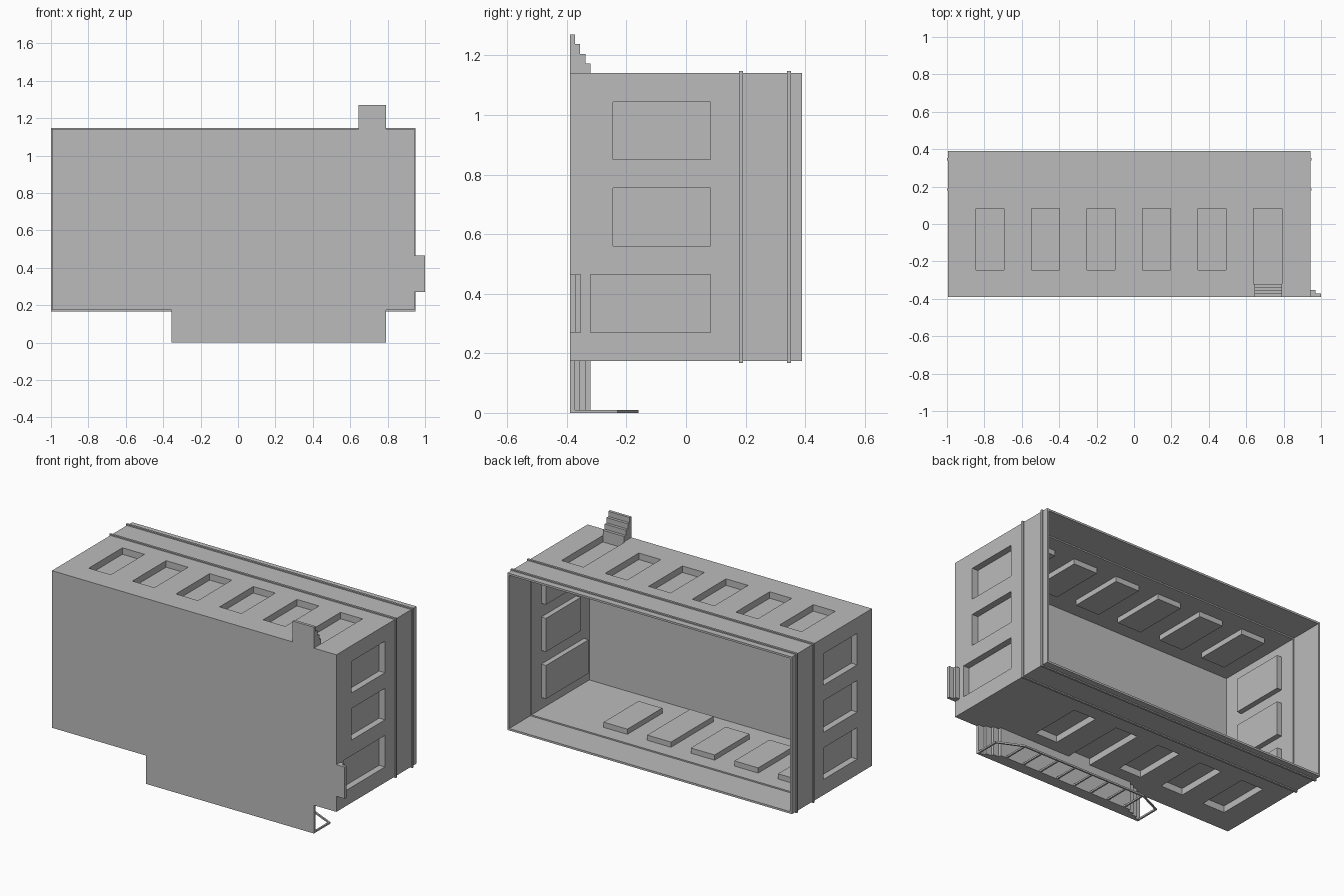
import bpy, bmesh
from mathutils import Vector

if "Cube" in bpy.data.objects:
    bpy.data.objects.remove(bpy.data.objects["Cube"])

grey = bpy.data.materials.new("plain_grey")
grey.use_nodes = True
grey.diffuse_color = (0.5, 0.5, 0.5, 1)
grey.node_tree.nodes["Principled BSDF"].inputs["Base Color"].default_value = (0.5, 0.5, 0.5, 1)

# Main dimensions: the building lies with its height along y
X0, X1 = -0.994, 0.943
Z0, Z1 = 0.174, 1.141
GROUND, RIM = -0.39, 0.39
DECK = -0.32
WALL, RECESS, PANE = 0.02, 0.04, 0.012


def finish(name, bm):
    bmesh.ops.recalc_face_normals(bm, faces=bm.faces[:])
    mesh = bpy.data.meshes.new(name)
    bm.to_mesh(mesh)
    bm.free()
    mesh.materials.append(grey)
    ob = bpy.data.objects.new(name, mesh)
    bpy.context.collection.objects.link(ob)
    return ob


def boxes(name, spans):
    """One object made of boxes, each given by two opposite corners."""
    bm = bmesh.new()
    for a, b in spans:
        a, b = Vector(a), Vector(b)
        verts = bmesh.ops.create_cube(bm, size=1)["verts"]
        for v in verts:
            v.co = (a + b) / 2 + v.co * Vector([abs(q - p) for p, q in zip(a, b)])
    return finish(name, bm)


def combine(ob, tool, operation):
    """Apply a boolean and throw the tool away."""
    mod = ob.modifiers.new("combine", "BOOLEAN")
    mod.operation, mod.object, mod.solver = operation, tool, "EXACT"
    tool.hide_render = True
    bpy.context.view_layer.objects.active = ob
    bpy.ops.object.modifier_apply(modifier=mod.name)
    bpy.data.objects.remove(tool)


# Each wall maps (distance outward, position along wall, height) to a point
PLACE = {
    "top": lambda u, w, y: (w, y, Z1 + u),
    "bottom": lambda u, w, y: (w, y, Z0 - u),
    "right": lambda u, w, y: (X1 + u, y, w),
    "left": lambda u, w, y: (X0 - u, y, w),
}

# Openings: wall, centre, half width, sill, head
SILL, HEAD = -0.245, 0.083
openings = []
for i in range(6):
    x = -0.77 + i * 0.297
    openings.append(("top", x, 0.075, DECK if i == 5 else SILL, HEAD))
    if i < 5:
        openings.append(("bottom", x, 0.075, DECK if i == 3 else SILL, HEAD))
for i in range(3):
    z = 0.367 + i * 0.29
    openings.append(("right", z, 0.097, DECK if i == 0 else SILL, HEAD))
    openings.append(("left", z, 0.097, SILL, HEAD))


def opening_spans(u0, u1, grow):
    return [(PLACE[s](u0, c - h - grow, lo - grow), PLACE[s](u1, c + h + grow, hi + grow))
            for s, c, h, lo, hi in openings]


# Open shell with a slimmer parapet, and recessed windows and doors
shell = boxes("building_shell", [((X0, GROUND, Z0), (X1, RIM, Z1))])
for inset, low in ((WALL, GROUND + 0.012), (0.012, 0.185)):
    cavity = boxes("cavity", [((X0 + inset, low, Z0 + inset), (X1 - inset, RIM + 0.1, Z1 - inset))])
    combine(shell, cavity, "DIFFERENCE")
combine(shell, boxes("frames", opening_spans(-WALL / 2, -RECESS - PANE, 0.006)), "UNION")
combine(shell, boxes("recesses", opening_spans(0.02, -RECESS, 0)), "DIFFERENCE")

# Raised bands round the four walls
OUT = 0.007
for name, y in (("roof_band", 0.178), ("parapet_band", 0.339)):
    top = y + 0.013
    boxes(name, [
        ((X0 - OUT, y, Z1), (X1 + OUT, top, Z1 + OUT)),
        ((X0 - OUT, y, Z0 - OUT), (X1 + OUT, top, Z0)),
        ((X0 - OUT, y, Z0), (X0, top, Z1)),
        ((X1, y, Z0), (X1 + OUT, top, Z1)),
    ])


def stairs(name, place, w0, w1, steps, run, rise):
    """Stepped profile extruded across the width."""
    profile = [(0, GROUND)]
    for i in range(steps):
        out = run * (steps - i)
        profile += [(out, GROUND + rise * i), (out, GROUND + rise * (i + 1))]
    profile.append((0, GROUND + rise * steps))
    bm = bmesh.new()
    face = bm.faces.new([bm.verts.new(place(u, w0, y)) for u, y in profile])
    extruded = bmesh.ops.extrude_face_region(bm, geom=[face])["geom"]
    shift = Vector(place(0, w1, 0)) - Vector(place(0, w0, 0))
    bmesh.ops.translate(bm, vec=shift, verts=[g for g in extruded if isinstance(g, bmesh.types.BMVert)])
    return finish(name, bm)


stairs("top_door_steps", PLACE["top"], 0.645, 0.79, 4, 0.0322, 0.0175)
stairs("side_door_steps", PLACE["right"], 0.27, 0.465, 2, 0.0285, 0.019)

# Porch deck with steps down at both ends
P0, P1, RUN = -0.205, 0.64, 0.15
boxes("porch_deck", [((P0, GROUND, 0), (P1, DECK, Z0))])
stairs("porch_steps_left", lambda u, w, y: (P1 + u, y, w), 0, Z0, 4, RUN / 4, 0.0175)
stairs("porch_steps_right", lambda u, w, y: (P0 - u, y, w), 0, Z0, 4, RUN / 4, 0.0175)

# Porch railing: posts, a level rail and a sloping rail at each end
HIGH, T = 0.16, 0.01
posts = 8
spans = [((P0, DECK + HIGH - T, 0), (P1, DECK + HIGH, T))]
for i in range(posts):
    x = P0 + (P1 - P0 - T) * i / (posts - 1)
    spans.append(((x, DECK, 0), (x + T, DECK + HIGH - T, T)))
for x in (P0 - RUN, P1 + RUN - T):
    spans.append(((x, GROUND, 0), (x + T, GROUND + HIGH, T)))
boxes("porch_railing", spans)

for name, x, d in (("stair_rail_left", P1, 1), ("stair_rail_right", P0, -1)):
    bm = bmesh.new()
    ends = [(x, DECK + HIGH), (x + d * RUN, GROUND + HIGH)]
    outline = ends + [(px, py - T) for px, py in reversed(ends)]
    face = bm.faces.new([bm.verts.new((px, py, 0)) for px, py in outline])
    extruded = bmesh.ops.extrude_face_region(bm, geom=[face])["geom"]
    bmesh.ops.translate(bm, vec=(0, 0, T), verts=[g for g in extruded if isinstance(g, bmesh.types.BMVert)])
    finish(name, bm)
